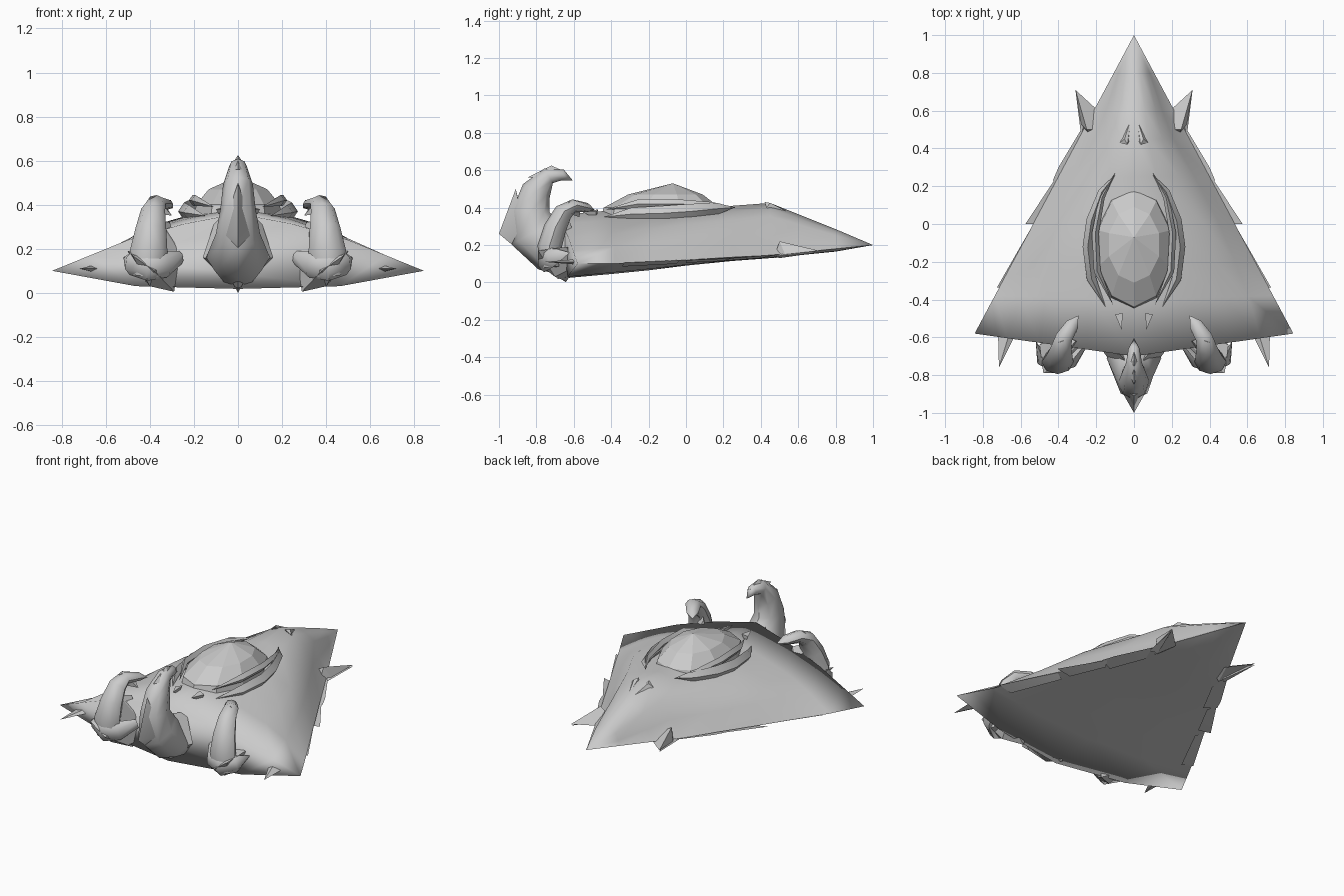
import bpy, bmesh, math
from mathutils import Vector

grey = bpy.data.materials.new("shell_grey")
grey.diffuse_color = (0.6, 0.6, 0.6, 1)


def finish(name, bm, angle, mirror):
    """Clean the mesh, set smooth and sharp edges, mirror paired parts."""
    bmesh.ops.remove_doubles(bm, verts=bm.verts, dist=0.0005)
    bmesh.ops.recalc_face_normals(bm, faces=bm.faces)
    for f in bm.faces:
        f.smooth = True
    for e in bm.edges:
        e.smooth = e.calc_face_angle(4) < math.radians(angle)
    me = bpy.data.meshes.new(name)
    bm.to_mesh(me)
    bm.free()
    me.materials.append(grey)
    ob = bpy.data.objects.new(name, me)
    bpy.context.collection.objects.link(ob)
    if mirror:
        ob.modifiers.new("mirror", "MIRROR").use_mirror_merge = False
    return ob


def skin(name, rings, angle=40, mirror=False):
    """Bridge rings of equal length and cap the ends."""
    bm = bmesh.new()
    rows = [[bm.verts.new(p) for p in r] for r in rings]
    n = len(rows[0])
    for a, b in zip(rows, rows[1:]):
        for i in range(n):
            j = (i + 1) % n
            bm.faces.new((a[i], a[j], b[j], b[i]))
    bm.faces.new(rows[0])
    bm.faces.new(rows[-1])
    return finish(name, bm, angle, mirror)


def horn(name, path, side, sides=8, angle=50, mirror=False):
    """Sweep an ellipse: path rows are x, y, z, half width along side, half depth."""
    pts = [Vector(p[:3]) for p in path]
    rings = []
    for i, p in enumerate(path):
        t = (pts[min(i + 1, len(pts) - 1)] - pts[max(i - 1, 0)]).normalized()
        u = Vector(side)
        u = (u - t * u.dot(t)).normalized()
        v = t.cross(u)
        rings.append([pts[i] + u * p[3] * math.cos(a) + v * p[4] * math.sin(a)
                      for a in (math.tau * k / sides for k in range(sides))])
    return skin(name, rings, angle, mirror)


def shard(name, pts, mirror=True, angle=20):
    """Angular solid wrapped around a few points."""
    bm = bmesh.new()
    for p in pts:
        bm.verts.new(p)
    res = bmesh.ops.convex_hull(bm, input=bm.verts)
    loose = [v for v in set(res["geom_interior"] + res["geom_unused"])
             if isinstance(v, bmesh.types.BMVert)]
    bmesh.ops.delete(bm, geom=loose, context="VERTS")
    return finish(name, bm, angle, mirror)


# Delta hull: y, shoulder x, shoulder z, ridge z, edge z, belly z, rear sweep,
# flank position between shoulder and edge, flank bulge
stations = [
    (1.00, 0.00, 0.20, 0.20, 0.20, 0.20, 0, 0.5, 0),
    (0.80, 0.070, 0.25, 0.285, 0.18, 0.165, 0, 0.35, -0.02),
    (0.60, 0.115, 0.31, 0.365, 0.16, 0.145, 0, 0.35, -0.04),
    (0.45, 0.150, 0.355, 0.425, 0.145, 0.13, 0, 0.4, -0.03),
    (0.25, 0.24, 0.335, 0.41, 0.135, 0.115, 0, 0.5, 0),
    (0.00, 0.37, 0.31, 0.40, 0.12, 0.09, 0, 0.5, 0.01),
    (-0.20, 0.43, 0.285, 0.395, 0.11, 0.065, 0, 0.5, 0.015),
    (-0.38, 0.47, 0.26, 0.385, 0.10, 0.045, 0.02, 0.5, 0.01),
    (-0.58, 0.50, 0.24, 0.36, 0.10, 0.018, 0.12, 0.5, 0.0),
]
rings = []
for y, sx, sz, rz, ez, bz, sweep, ft, bulge in stations:
    w = (1 - y) * 0.534
    half = [(0, rz), (sx * 0.5, rz * 0.6 + sz * 0.4), (sx, sz),
            (sx + (w - sx) * ft, sz + (ez - sz) * ft + bulge), (w, ez),
            (w * 0.55, bz + (ez - bz) * 0.15), (0, bz)]
    loop = half + [(-x, z) for x, z in half[-2:0:-1]]
    rings.append([(x, y - sweep * (1 - abs(x) / max(w, 0.01)), z) for x, z in loop])
skin("hull", rings, 100)

# Faceted dome on the back
dome = [[(rx * math.cos(a), cy + ry * math.sin(a), z)
         for a in (math.tau * (k + 0.5) / 10 for k in range(10))]
        for rx, ry, cy, z in ((0.21, 0.33, -0.13, 0.33), (0.20, 0.31, -0.13, 0.40),
                              (0.14, 0.20, -0.11, 0.47), (0, 0, -0.07, 0.53))]
skin("dome", dome, 8)

# Crescent rails hugging the dome
horn("outer_rail", [(0.10, 0.26, 0.40, 0, 0), (0.17, 0.17, 0.395, 0.03, 0.02),
                    (0.225, 0.02, 0.38, 0.04, 0.027), (0.245, -0.12, 0.37, 0.04, 0.027),
                    (0.225, -0.29, 0.365, 0.035, 0.025), (0.15, -0.44, 0.35, 0, 0)],
     (0, 0, 1), 4, 30, True)
horn("inner_rail", [(0.10, 0.27, 0.40, 0, 0), (0.17, 0.14, 0.41, 0.02, 0.015),
                    (0.205, -0.05, 0.42, 0.025, 0.018), (0.195, -0.25, 0.42, 0.025, 0.018),
                    (0.11, -0.43, 0.39, 0, 0)], (0, 0, 1), 4, 30, True)

# Small details on the ridge
shard("brow_vent", [(0.015, 0.56, 0.37), (0.075, 0.43, 0.40), (0.035, 0.42, 0.43),
                    (0.05, 0.45, 0.425), (0.02, 0.45, 0.40)])
shard("back_barb", [(0.065, -0.56, 0.38), (0.06, -0.47, 0.39), (0.10, -0.48, 0.38),
                    (0.08, -0.48, 0.34)])

# Spikes beside the nose
shard("cheek_spike", [(0.31, 0.71, 0.17), (0.19, 0.60, 0.15), (0.17, 0.50, 0.17),
                      (0.25, 0.50, 0.22), (0.28, 0.53, 0.15), (0.24, 0.47, 0.13)])
shard("cheek_fin", [(0.31, 0.71, 0.16), (0.25, 0.58, 0.17), (0.28, 0.47, 0.14),
                    (0.24, 0.50, 0.13)])

# Thin plates along the wing edge
shard("front_edge_plate", [(0.28, 0.50, 0.15), (0.40, 0.30, 0.135), (0.43, 0.23, 0.13),
                           (0.35, 0.20, 0.115), (0.25, 0.40, 0.13)])
shard("middle_edge_plate", [(0.41, 0.25, 0.13), (0.575, 0.0, 0.12), (0.48, 0.0, 0.105),
                            (0.38, 0.20, 0.115)])
shard("rear_edge_plate", [(0.55, -0.03, 0.12), (0.725, -0.335, 0.105),
                          (0.64, -0.34, 0.085), (0.50, -0.05, 0.10)])
shard("wing_spike", [(0.715, -0.76, 0.11), (0.62, -0.57, 0.11), (0.72, -0.57, 0.11),
                     (0.66, -0.58, 0.125), (0.66, -0.58, 0.095)])

# Side claws: upper finger, lower thumb, palm and flange
horn("claw_finger", [(0.41, -0.72, 0.08, 0.07, 0.05), (0.405, -0.73, 0.19, 0.085, 0.065),
                     (0.395, -0.70, 0.29, 0.07, 0.06), (0.385, -0.655, 0.375, 0.055, 0.05),
                     (0.37, -0.60, 0.41, 0.045, 0.035), (0.325, -0.53, 0.40, 0.035, 0.025),
                     (0.295, -0.485, 0.385, 0, 0)], (1, 0, 0), 8, 50, True)
shard("claw_hook", [(0.375, -0.62, 0.44), (0.34, -0.56, 0.41), (0.30, -0.57, 0.35),
                    (0.36, -0.60, 0.36), (0.41, -0.63, 0.42)])
horn("claw_thumb", [(0.52, -0.62, 0.16, 0, 0), (0.485, -0.72, 0.135, 0.055, 0.035),
                    (0.41, -0.76, 0.12, 0.065, 0.035), (0.33, -0.73, 0.13, 0.06, 0.035),
                    (0.26, -0.64, 0.16, 0.03, 0.015)], (0, 0, 1), 6, 50, True)
shard("claw_palm", [(0.27, -0.62, 0.14), (0.50, -0.64, 0.19), (0.48, -0.79, 0.17),
                    (0.38, -0.79, 0.10), (0.29, -0.64, 0.005), (0.40, -0.70, 0.03),
                    (0.45, -0.58, 0.09), (0.36, -0.57, 0.18)])
shard("claw_flange", [(0.27, -0.62, 0.19), (0.31, -0.62, 0.32), (0.36, -0.68, 0.33),
                      (0.36, -0.66, 0.10), (0.38, -0.58, 0.20)])

# Central tail hooking up and over the hull
horn("tail", [(0, -0.60, 0.09, 0.09, 0.07), (0, -0.71, 0.16, 0.145, 0.12),
              (0, -0.81, 0.27, 0.10, 0.14), (0, -0.83, 0.38, 0.08, 0.10),
              (0, -0.80, 0.49, 0.068, 0.08), (0, -0.735, 0.57, 0.042, 0.045),
              (0, -0.66, 0.575, 0.03, 0.03), (0, -0.605, 0.545, 0, 0)], (1, 0, 0))
shard("tail_crest", [(0, -0.85, 0.56), (0, -0.72, 0.625), (0, -0.64, 0.59),
                     (0.045, -0.75, 0.56), (-0.045, -0.75, 0.56)], False)
shard("tail_spur", [(0, -1.0, 0.26), (0.08, -0.86, 0.26), (-0.08, -0.86, 0.26),
                    (0, -0.91, 0.50), (0, -0.82, 0.11)], False, 50)
shard("tail_flange", [(0.16, -0.68, 0.16), (0.10, -0.66, 0.34), (0.05, -0.72, 0.34),
                      (0.06, -0.82, 0.14), (0.05, -0.62, 0.05)])
shard("tail_keel", [(0, -0.64, 0.0), (0.07, -0.70, 0.13), (-0.07, -0.70, 0.13),
                    (0, -0.83, 0.12), (0, -0.72, 0.21)], False)
